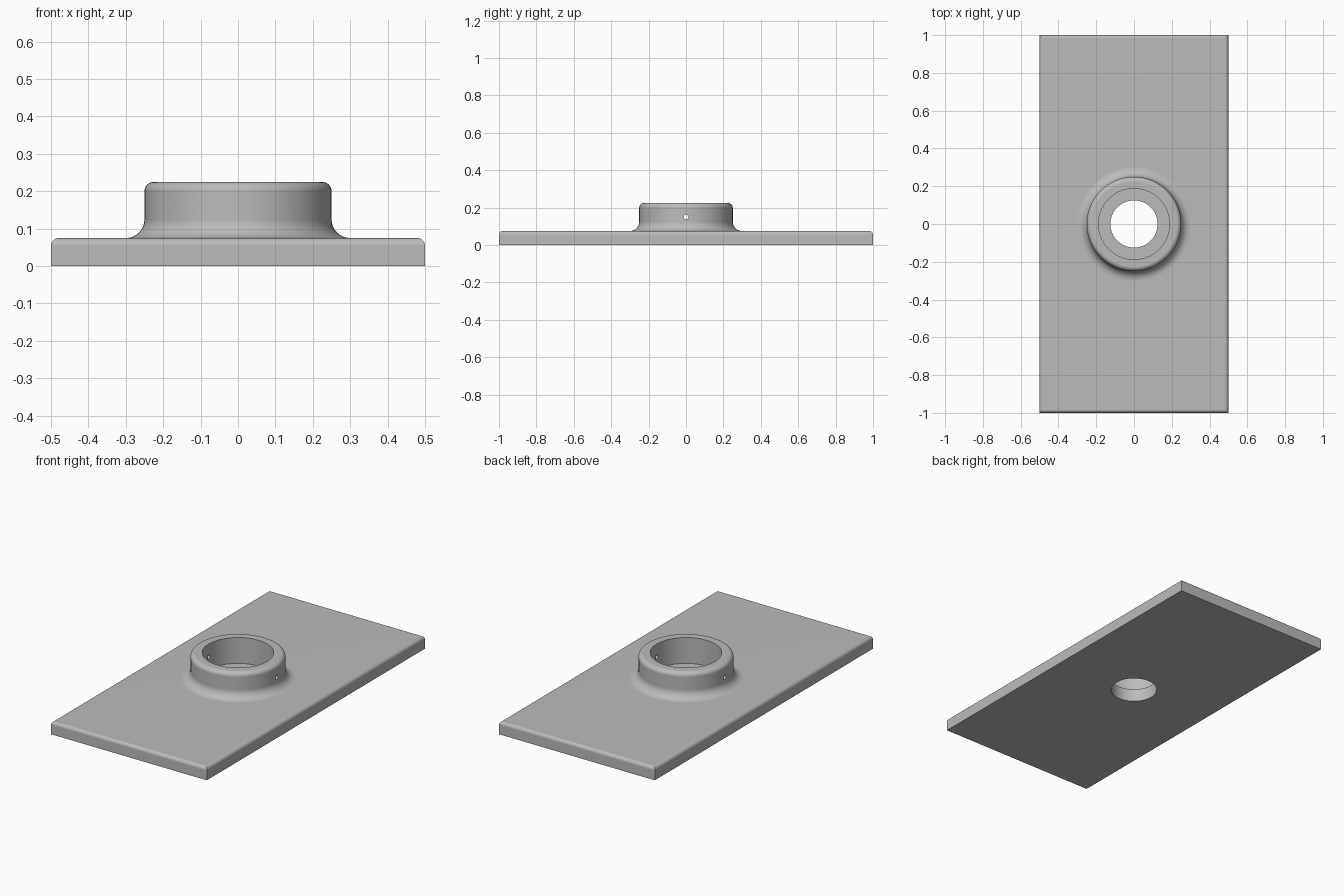
import bpy, bmesh
from math import sin, cos, pi, radians

if "Cube" in bpy.data.objects:
    bpy.data.objects.remove(bpy.data.objects["Cube"], do_unlink=True)

PLATE_H, TOP, SEGMENTS = 0.075, 0.225, 64
COLLAR_R, BORE_R, HOLE_R, SCREW_R = 0.25, 0.188, 0.125, 0.0125

metal = bpy.data.materials.new("plain grey metal")
metal.use_nodes = True
grey = (0.5, 0.5, 0.5, 1)
metal.diffuse_color = grey
metal.node_tree.nodes["Principled BSDF"].inputs["Base Color"].default_value = grey


def make_object(name, bm):
    bmesh.ops.recalc_face_normals(bm, faces=bm.faces)
    mesh = bpy.data.meshes.new(name)
    bm.to_mesh(mesh)
    bm.free()
    mesh.materials.append(metal)
    obj = bpy.data.objects.new(name, mesh)
    bpy.context.collection.objects.link(obj)
    return obj


def activate(obj):
    bpy.ops.object.select_all(action='DESELECT')
    obj.select_set(True)
    bpy.context.view_layer.objects.active = obj


def drill(target, radius, location, rotation, vertices):
    """Cut a round through-hole and remove the cutter."""
    bpy.ops.mesh.primitive_cylinder_add(vertices=vertices, radius=radius, depth=1,
                                        location=location, rotation=rotation)
    cutter = bpy.context.object
    cutter.hide_render = True
    cutter.data.materials.append(metal)
    mod = target.modifiers.new("drill", 'BOOLEAN')
    mod.operation, mod.solver, mod.object = 'DIFFERENCE', 'EXACT', cutter
    activate(target)
    bpy.ops.object.modifier_apply(modifier=mod.name)
    bpy.data.objects.remove(cutter, do_unlink=True)


def finish(obj):
    activate(obj)
    bpy.ops.object.shade_smooth_by_angle(angle=radians(35))
    obj.modifiers.new("even shading", 'WEIGHTED_NORMAL').keep_sharp = True


def arc(cx, cz, r, start, end, steps=8):
    angles = [radians(start + (end - start) * i / steps) for i in range(steps + 1)]
    return [(cx + r * cos(a), cz + r * sin(a)) for a in angles]


# Base plate with rounded top edges and a central hole
bm = bmesh.new()
bmesh.ops.create_cube(bm, size=1)
for v in bm.verts:
    v.co = (v.co.x, v.co.y * 2, (v.co.z + 0.5) * PLATE_H)
top_edges = [e for e in bm.edges if all(v.co.z > PLATE_H / 2 for v in e.verts)]
bmesh.ops.bevel(bm, geom=top_edges, offset=0.02, segments=5, profile=0.5, affect='EDGES')
plate = make_object("base_plate", bm)
drill(plate, HOLE_R, (0, 0, 0), (0, 0, 0), SEGMENTS)
finish(plate)

# Collar: turned ring with a flared foot and a rounded upper rim
fillet, rim = 0.05, 0.025
profile = [(BORE_R, PLATE_H - 0.01), (COLLAR_R + fillet, PLATE_H - 0.01)]
profile += arc(COLLAR_R + fillet, PLATE_H + fillet, fillet, 270, 180)
profile += arc(COLLAR_R - rim, TOP - rim, rim, 0, 90)
profile += [(BORE_R, TOP)]
bm = bmesh.new()
rings = []
for i in range(SEGMENTS):
    a = 2 * pi * i / SEGMENTS
    rings.append([bm.verts.new((r * cos(a), r * sin(a), z)) for r, z in profile])
for i, ring in enumerate(rings):
    following = rings[(i + 1) % SEGMENTS]
    for j in range(len(profile)):
        k = (j + 1) % len(profile)
        bm.faces.new((ring[j], following[j], following[k], ring[k]))
collar = make_object("collar", bm)

# Set screw holes through both sides of the collar
drill(collar, SCREW_R, (0, 0, 0.15), (0, pi / 2, 0), 16)
finish(collar)
